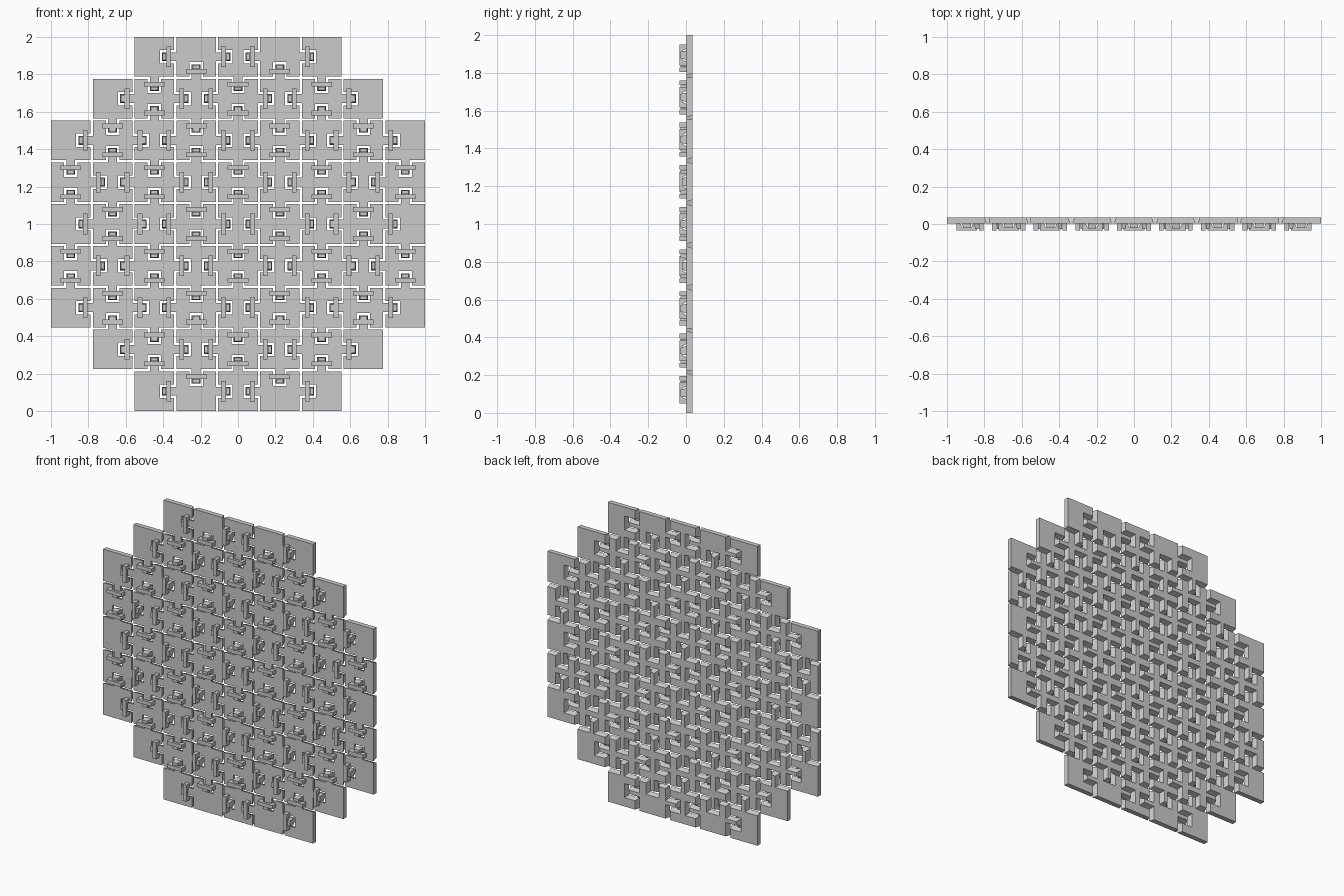
import bpy, bmesh, math
from mathutils import Matrix, Vector

if "Cube" in bpy.data.objects:
    bpy.data.objects.remove(bpy.data.objects["Cube"])

N = 9
GAP = 0.012                      # gap between tiles on the front
P = (2 + GAP) / N                # tile pitch
H = P / 2 - GAP / 2              # half tile
FRONT, BACK, TOP = 0.003, 0.035, -0.035
TAPER = 0.011                    # how far edges slope in towards the back
SLOT_W, SLOT_END = 0.036, P / 2 - 0.083
TONGUE_W, TONGUE_END = 0.024, P / 2 + 0.071
BAR_A, BAR_B, BAR_W = P / 2 - 0.047, P / 2 - 0.022, 0.055
HOOK_A, HOOK_B = P / 2 + 0.049, P / 2 + 0.071
DIRS = [(1, 0), (0, 1), (-1, 0), (0, -1)]


def exists(i, j):
    reach = {4: 2, 3: 3}.get(abs(j), 4)
    return abs(j) <= 4 and abs(i) <= reach


def turn(v, u, s):
    """v outward, u along the edge, for side s -> (x, z)"""
    a = s * math.pi / 2
    c, k = round(math.cos(a)), round(math.sin(a))
    return v * c - u * k, v * k + u * c


def outline(kinds, d):
    """Tile outline with every joined edge moved in by d"""
    e = [H - (d if k else 0) for k in kinds]
    pts = []
    for s, k in enumerate(kinds):
        if k == "slot":
            w, end = SLOT_W + d, SLOT_END - d
        elif k == "tongue":
            w, end = TONGUE_W - d, TONGUE_END - d
        if k:
            pts += [turn(v, u, s) for v, u in
                    [(e[s], -w), (end, -w), (end, w), (e[s], w)]]
        pts.append(turn(e[s], e[(s + 1) % 4], s))
    return pts


def loft(bm, a, b):
    """Closed solid between two matching loops"""
    va, vb = [bm.verts.new(q) for q in a], [bm.verts.new(q) for q in b]
    n = len(va)
    bm.faces.new(va)
    bm.faces.new(vb[::-1])
    for k in range(n):
        bm.faces.new((va[k], vb[k], vb[(k + 1) % n], va[(k + 1) % n]))


def at(v, u, y, s):
    x, z = turn(v, u, s)
    return (x, y, z)


# arched bridge profile: (along edge, y)
ARCH = [(-BAR_W, FRONT), (-BAR_W, TOP), (BAR_W, TOP), (BAR_W, FRONT),
        (SLOT_W, FRONT), (0.024, -0.018), (-0.024, -0.018), (-SLOT_W, FRONT)]

meshes = {}


def tile_mesh(kinds):
    if kinds in meshes:
        return meshes[kinds]
    bm = bmesh.new()
    # plate with slots and tongues
    loft(bm, [(x, FRONT, z) for x, z in outline(kinds, 0)],
         [(x, BACK, z) for x, z in outline(kinds, TAPER)])
    for s, k in enumerate(kinds):
        if k == "slot":          # bridge over the slot
            loft(bm, [at(BAR_A, u, y, s) for u, y in ARCH],
                 [at(BAR_B, u, y, s) for u, y in ARCH])
        elif k == "tongue":      # upright hook at the tongue tip
            def ring(w, y, b):
                return [at(v, u, y, s) for v, u in
                        [(HOOK_A, -w), (b, -w), (b, w), (HOOK_A, w)]]
            loft(bm, ring(TONGUE_W, FRONT, HOOK_B), ring(0.018, -0.028, HOOK_B - 0.004))
    bmesh.ops.recalc_face_normals(bm, faces=bm.faces)
    me = bpy.data.meshes.new("tile")
    bm.to_mesh(me)
    bm.free()
    meshes[kinds] = me
    return me


# interlocked tiles, alternating side-slotted and top/bottom-slotted
for j in range(-4, 5):
    for i in range(-4, 5):
        if not exists(i, j):
            continue
        kinds = tuple(
            None if not exists(i + dx, j + dz)
            else ("slot" if (s + i + j) % 2 == 0 else "tongue")
            for s, (dx, dz) in enumerate(DIRS))
        ob = bpy.data.objects.new(f"tile_row{j + 5}_col{i + 5}", tile_mesh(kinds))
        ob.location = (i * P, 0, 1 + j * P)
        bpy.context.collection.objects.link(ob)
